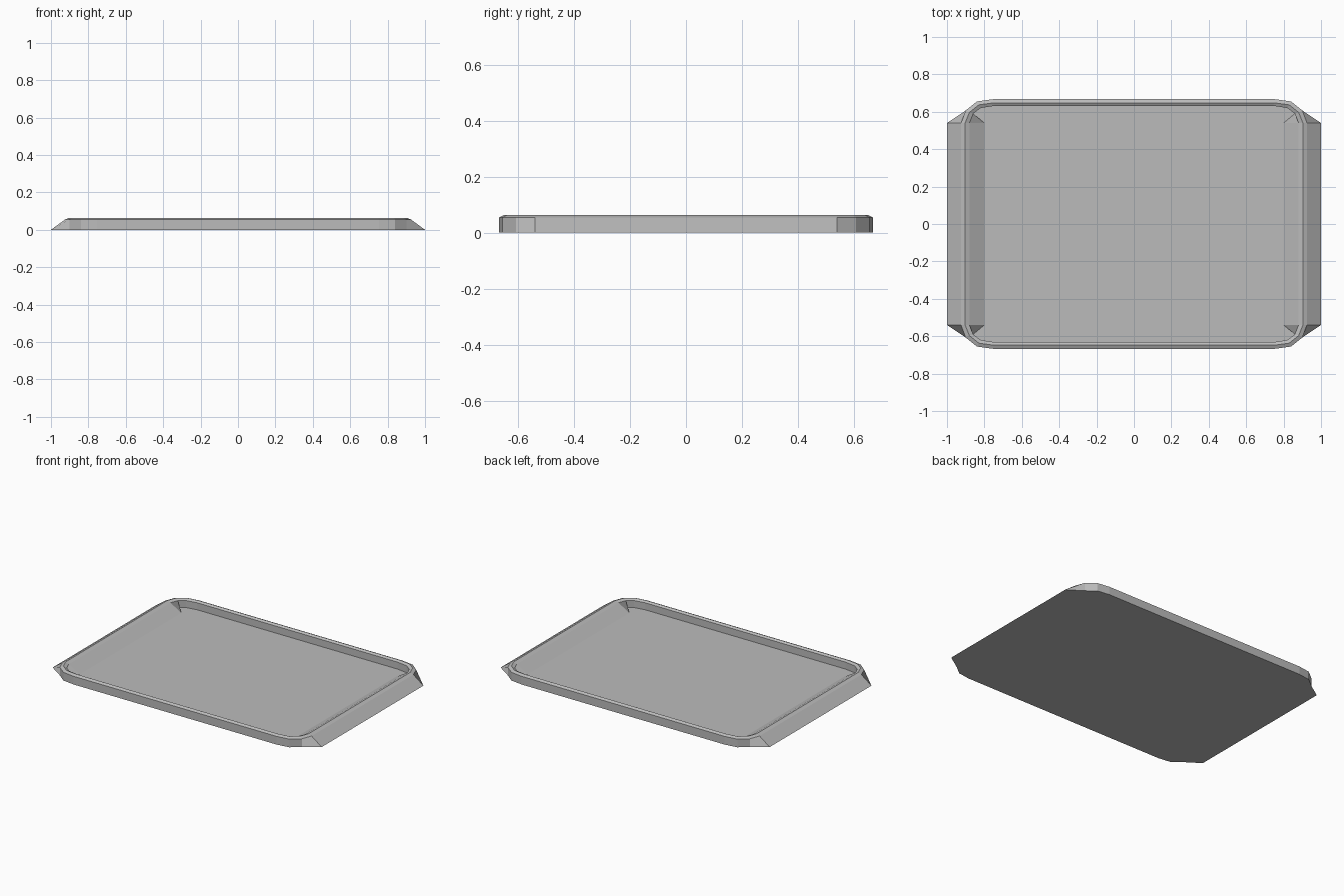
import bpy, bmesh

cube = bpy.data.objects.get("Cube")
if cube:
    bpy.data.objects.remove(cube, do_unlink=True)

grey = bpy.data.materials.new("light_grey")
grey.use_nodes = True
colour = (0.5, 0.5, 0.5, 1)
grey.diffuse_color = colour
grey.node_tree.nodes["Principled BSDF"].inputs["Base Color"].default_value = colour


def corner_loop(end_x, corner, z):
    """Mirror one corner into a full counter-clockwise outline."""
    quarter = [(end_x, 0.54)] + corner
    half = quarter + [(-x, y) for x, y in reversed(quarter)]
    return [(x, y, z) for x, y in half + [(-x, -y) for x, y in half]]


# Corner outlines, from the end to the long side
outer = [(0.90, 0.607), (0.84, 0.655), (0.755, 0.667)]
ridge = [(0.88, 0.597), (0.83, 0.637), (0.75, 0.648)]
inner = [(0.86, 0.59), (0.82, 0.62), (0.745, 0.632)]

# Base, wall, ridged rim, inside wall and floor; the ends slope out and in
EDGE, TOP, FLOOR = 0.055, 0.064, 0.008
loops = [
    corner_loop(1.0, outer, 0),
    corner_loop(0.925, outer, EDGE),
    corner_loop(0.903, ridge, TOP),
    corner_loop(0.88, inner, EDGE),
    corner_loop(0.80, inner, FLOOR),
]

bm = bmesh.new()
rings = [[bm.verts.new(p) for p in loop] for loop in loops]
for low, high in zip(rings, rings[1:]):
    for i in range(len(low)):
        j = (i + 1) % len(low)
        bm.faces.new((low[i], low[j], high[j], high[i]))
bm.faces.new(list(reversed(rings[0])))  # underside
bm.faces.new(rings[-1])                 # tray floor
bm.normal_update()

mesh = bpy.data.meshes.new("tray")
bm.to_mesh(mesh)
bm.free()
mesh.materials.append(grey)
tray = bpy.data.objects.new("tray", mesh)
bpy.context.collection.objects.link(tray)
